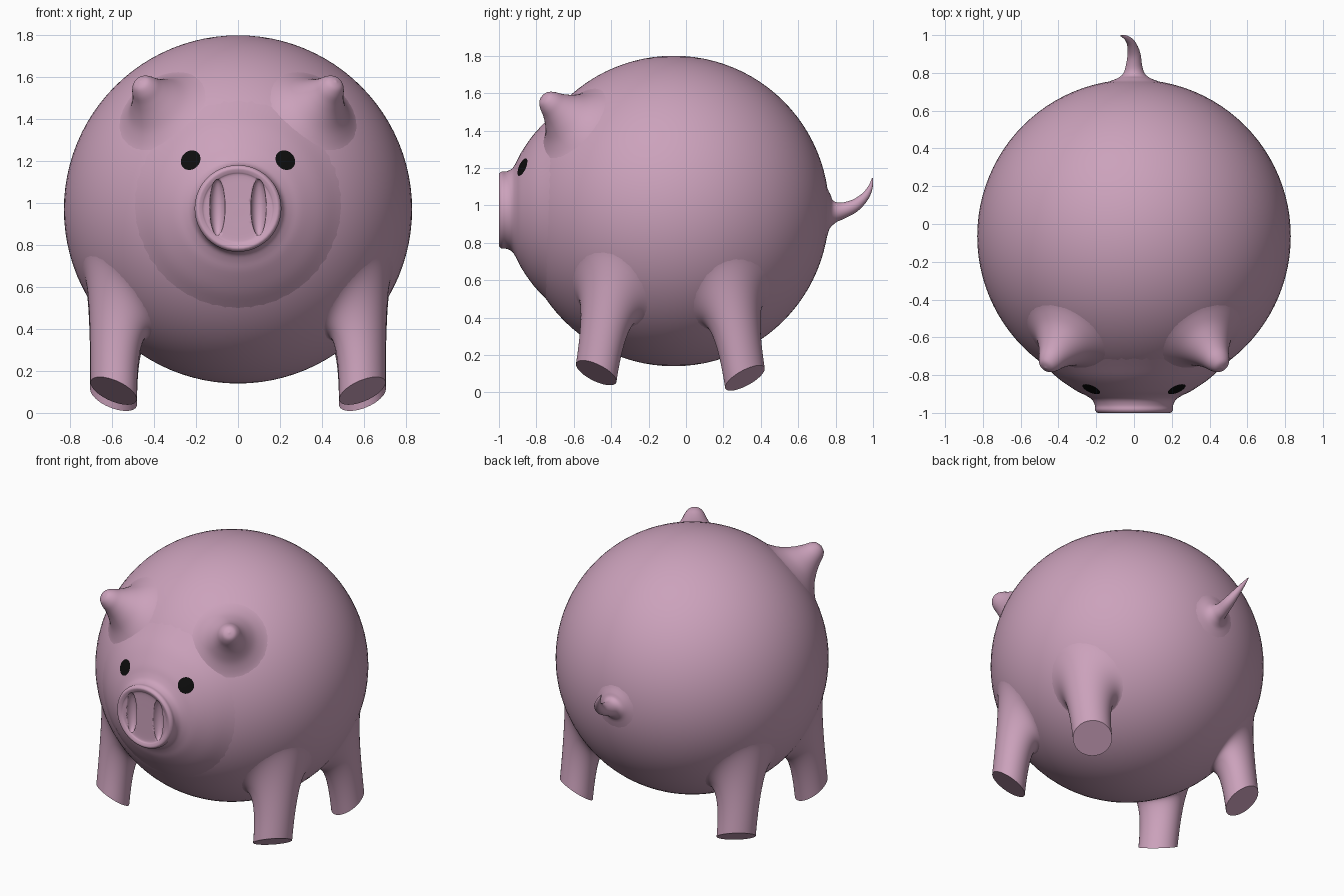
import bpy, math
from mathutils import Vector

if "Cube" in bpy.data.objects:
    bpy.data.objects.remove(bpy.data.objects["Cube"])

C = Vector((0, -0.065, 0.97))   # body centre
R = 0.83                        # body radius
N = 48                          # sides of every round part


def material(name, rgb):
    m = bpy.data.materials.new(name)
    m.diffuse_color = (*rgb, 1)
    m.use_nodes = True
    m.node_tree.nodes["Principled BSDF"].inputs["Base Color"].default_value = m.diffuse_color
    return m


PINK = material("pink_skin", (0.60, 0.36, 0.50))
BLACK = material("black_eye", (0.004, 0.004, 0.004))


def smooth(ob, angle=40):
    ob.data.shade_smooth()
    ob.data.set_sharp_from_angle(angle=math.radians(angle))


def spline(pts, steps=4):
    """Catmull-Rom curve through tuples of any size."""
    pts = [Vector(p) for p in pts]
    out = []
    for i in range(len(pts) - 1):
        a, b = pts[max(i - 1, 0)], pts[i]
        c, d = pts[i + 1], pts[min(i + 2, len(pts) - 1)]
        for k in range(steps):
            t = k / steps
            out.append(0.5 * (2 * b + (c - a) * t + (2 * a - 5 * b + 4 * c - d) * t * t
                              + (3 * b - a - 3 * c + d) * t ** 3))
    return out + [pts[-1]]


def ring(centre, axis, radius):
    q = Vector(axis).to_track_quat('Z', 'Y')
    return [Vector(centre) + q @ Vector((radius * math.cos(a), radius * math.sin(a), 0))
            for a in (2 * math.pi * i / N for i in range(N))]


def loft(name, rings, mat=PINK):
    """Skin a list of rings, from base to tip, and cap both ends."""
    verts = [v for r in rings for v in r]
    faces = [(j * N + i, j * N + (i + 1) % N, (j + 1) * N + (i + 1) % N, (j + 1) * N + i)
             for j in range(len(rings) - 1) for i in range(N)]
    last = (len(rings) - 1) * N
    faces += [tuple(reversed(range(N))), tuple(range(last, last + N))]
    me = bpy.data.meshes.new(name)
    me.from_pydata(verts, [], faces)
    me.materials.append(mat)
    ob = bpy.data.objects.new(name, me)
    bpy.context.collection.objects.link(ob)
    smooth(ob)
    return ob


def lathe(name, profile, origin, axis, mat=PINK):
    """Revolve (radius, distance) points about an axis."""
    axis = Vector(axis).normalized()
    return loft(name, [ring(Vector(origin) + axis * d, axis, max(r, 0.002))
                       for r, d in profile], mat)


def ball(name, centre, size, segs=96):
    bpy.ops.mesh.primitive_uv_sphere_add(segments=segs, ring_count=segs // 2,
                                         radius=1, location=centre)
    ob = bpy.context.object
    ob.name = name
    ob.scale = size
    ob.data.materials.append(PINK)
    smooth(ob)
    return ob


# Round body
ball("body", C, (R, R, R))

# Snout flaring out of the face, with a slightly dished front
snout_base = spline([(0.57, 0.66), (0.48, 0.744), (0.40, 0.818), (0.31, 0.88), (0.255, 0.908),
                     (0.222, 0.93), (0.207, 0.96), (0.206, 0.985), (0.192, 1.0),
                     (0.172, 0.995), (0.155, 0.988), (0.08, 0.987), (0.0, 0.987)])
snout = lathe("snout", snout_base, (0, 0, 0.975), (0, -1, 0))

# Nostrils cut into the snout
for s in (-1, 1):
    cutter = ball("nostril_cutter", (s * 0.098, -0.99, 0.98), (0.037, 0.045, 0.135), 32)
    cutter.hide_render = True
    cutter.hide_set(True)
    mod = snout.modifiers.new("nostril", 'BOOLEAN')
    mod.operation = 'DIFFERENCE'
    mod.solver = 'EXACT'
    mod.object = cutter

# Eyes: thin discs wrapped onto the face
for s in (-1, 1):
    axis = Vector((s * 0.38, -0.84, 0.39))
    eye = lathe("eye", [(0.051 - 0.005 * k, 0) for k in range(11)],
                (s * 0.228, -0.88, 1.207), axis, BLACK)
    wrap = eye.modifiers.new("wrap", 'SHRINKWRAP')
    wrap.target = snout
    wrap.wrap_method = 'NEAREST_SURFACEPOINT'
    wrap.wrap_mode = 'ABOVE_SURFACE'
    wrap.offset = 0.004

# Ears: blunt cones blending into the head
ear_profile = spline([(0.26, 0.783), (0.21, 0.808), (0.155, 0.85), (0.11, 0.905), (0.08, 0.955),
                      (0.06, 1.0), (0.036, 1.03), (0.0, 1.04)])
for s in (-1, 1):
    lathe("ear", ear_profile, C, (s * 0.45, -0.67, 0.587))


def on_body(p):
    return C + (p - C).normalized() * (R - 0.002)


def leg(name, foot, up, sole):
    """Slanted flat sole, straight shaft, fillet tangent to the body."""
    foot, up = Vector(foot), Vector(up).normalized()
    curves = []
    for p in ring(foot, sole, 0.119):
        # where the shaft line meets the body
        b = (p - C).dot(up)
        disc = max(b * b - (p - C).length_squared + R * R, 0)
        hit = on_body(p + up * (-b - math.sqrt(disc)))
        out = p - foot
        out -= up * out.dot(up)
        base = on_body(hit + out.normalized() * 0.13 + up * 0.04)
        curves.append([p * (1 - t) ** 2 + hit * 2 * t * (1 - t) + base * t * t
                       for t in (1 - k / 16 for k in range(17))])
    loft(name, [list(r) for r in zip(*curves)])


# Four legs
for s in (-1, 1):
    leg("front_leg", (s * 0.593, -0.48, 0.105), (0, 0.15, 1), (s * 0.45, -0.5, -1))
    leg("back_leg", (s * 0.593, 0.315, 0.077), (0, -0.15, 1), (s * 0.42, 0.55, -1))

# Tail: tapered sweep curling up and sideways, with a flared root (x, y, z, radius)
path = spline([(0, 0.735, 0.965, 0.20), (0, 0.762, 0.965, 0.11), (0, 0.79, 0.965, 0.062),
               (0, 0.835, 0.972, 0.044), (0, 0.90, 0.998, 0.034), (-0.015, 0.955, 1.045, 0.023),
               (-0.04, 0.985, 1.095, 0.013), (-0.07, 0.997, 1.145, 0.003)])
rings = []
for i, p in enumerate(path):
    tangent = path[min(i + 1, len(path) - 1)].xyz - path[max(i - 1, 0)].xyz
    rings.append(ring(p.xyz, tangent, p.w))
loft("tail", rings)
